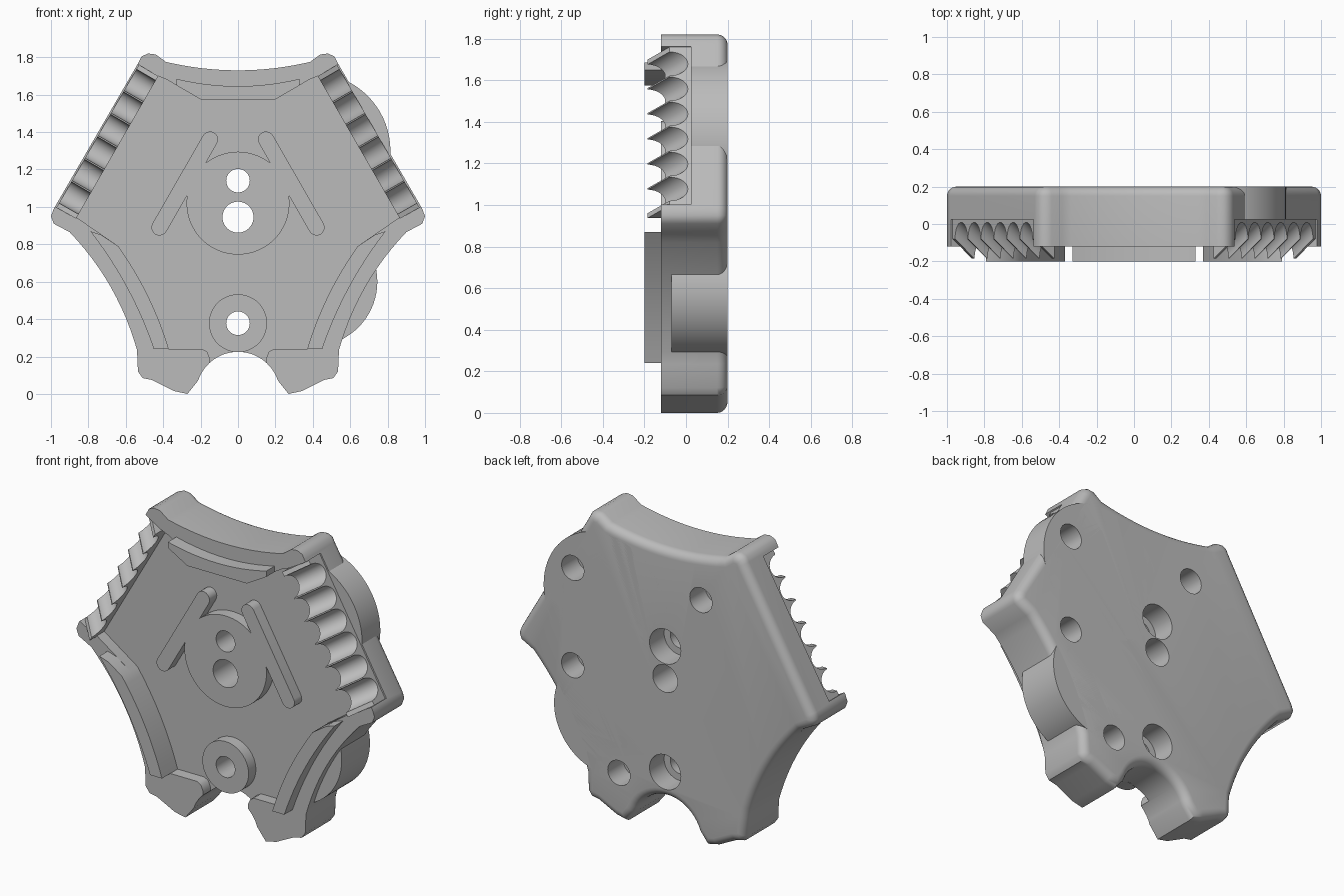
import bpy, bmesh, math

cube = bpy.data.objects.get("Cube")
if cube:
    bpy.data.objects.remove(cube)

grey = bpy.data.materials.new("plain grey")
grey.use_nodes = True
GREY = (0.5, 0.5, 0.5, 1)
grey.diffuse_color = GREY
grey.node_tree.nodes["Principled BSDF"].inputs["Base Color"].default_value = GREY


def loft(name, loops):
    """Solid skinned through equal-length loops of 3D points, capped at both ends."""
    bm = bmesh.new()
    rings = [[bm.verts.new(p) for p in loop] for loop in loops]
    n = len(rings[0])
    for r, q in zip(rings, rings[1:]):
        for i in range(n):
            j = (i + 1) % n
            bm.faces.new((r[i], r[j], q[j], q[i]))
    bm.faces.new(rings[0])
    bm.faces.new(rings[-1])
    bmesh.ops.recalc_face_normals(bm, faces=bm.faces)
    mesh = bpy.data.meshes.new(name)
    bm.to_mesh(mesh)
    bm.free()
    mesh.materials.append(grey)
    ob = bpy.data.objects.new(name, mesh)
    bpy.context.collection.objects.link(ob)
    return ob


def prism(name, pts, lo, hi, place=lambda a, b, h: (a, h, b)):
    return loft(name, [[place(a, b, h) for a, b in pts] for h in (lo, hi)])


def circle(x, z, r, n=40):
    return [(x + r * math.cos(math.tau * i / n), z + r * math.sin(math.tau * i / n)) for i in range(n)]


def arc(a, b, sag, n=12):
    """Shallow arc from a to b, bulging to the right of travel by sag."""
    dx, dz = b[0] - a[0], b[1] - a[1]
    d = math.hypot(dx, dz)
    out = []
    for i in range(n + 1):
        t = i / n
        k = 4 * sag * t * (1 - t) / d
        out.append((a[0] + dx * t + dz * k, a[1] + dz * t - dx * k))
    return out


def mirrored(half):
    """Close a right-hand half outline with its mirror image."""
    return half + [(-x, z) for x, z in reversed(half) if x > 1e-4]


def inset(pts, d):
    """Mitred inward offset of a clockwise outline."""
    out = []
    for i, (x, z) in enumerate(pts):
        (px, pz), (qx, qz) = pts[i - 1], pts[(i + 1) % len(pts)]
        l1, l2 = math.hypot(x - px, z - pz), math.hypot(qx - x, qz - z)
        n1 = ((z - pz) / l1, -(x - px) / l1)
        n2 = ((qz - z) / l2, -(qx - x) / l2)
        k = d / (1 + n1[0] * n2[0] + n1[1] * n2[1])
        out.append((x + k * (n1[0] + n2[0]), z + k * (n1[1] + n2[1])))
    return out


def cut(ob, cutters):
    for c in cutters:
        m = ob.modifiers.new("cut", 'BOOLEAN')
        m.operation = 'DIFFERENCE'
        m.solver = 'EXACT'
        m.object = c
    bpy.context.view_layer.update()
    dg = bpy.context.evaluated_depsgraph_get()
    mesh = bpy.data.meshes.new_from_object(ob.evaluated_get(dg))
    ob.modifiers.clear()
    ob.data = mesh


RIM, FLOOR, BACK, TOP = -0.12, -0.05, 0.2, -0.2
parts, cutters = [], []

# Body: six-sided plate with three hollow sides and a rounded back edge
notch = [(0.225 * math.sin(a), 0.225 * math.cos(a)) for a in [1.25 * i / 10 for i in range(10, -1, -1)]]
top_edge = [p for p in arc((-0.385, 1.775), (0.385, 1.775), 0.045, 16) if p[0] > -1e-4]
top_edge[0] = (0, top_edge[0][1])
half = (top_edge
        + [(0.44, 1.815), (0.48, 1.82), (0.515, 1.805), (0.53, 1.775),
           (0.985, 0.99), (1.0, 0.95), (0.985, 0.91)]
        + arc((0.9, 0.865), (0.54, 0.235), 0.045)
        + [(0.535, 0.12), (0.51, 0.085), (0.46, 0.075), (0.34, 0.015), (0.27, 0)]
        + notch)
outline = mirrored(half)
R = 0.05
steps = [(RIM, 0)] + [(BACK - R + R * math.sin(a), R * (1 - math.cos(a)))
                      for a in [math.pi / 2 * i / 6 for i in range(7)]]
body = loft("body_plate", [[(x, y, z) for x, z in inset(outline, d)] for y, d in steps])

# Round bosses bulging past the right-hand edges at the back
lower_lobe = prism("lower_side_lobe", circle(0.4, 0.6, 0.345, 72), -0.07, BACK)
upper_lobe = prism("upper_side_lobe", circle(0.4, 1.3, 0.415, 72), 0.025, BACK)

# Recessed floor on the front
inner_arc = arc((0.64, 0.79), (0.37, 0.24), 0.025)
pocket = prism("floor_cutter", mirrored(
    [(0, 1.575), (0.2, 1.575), (0.38, 1.68), (0.43, 1.70), (0.865, 0.945)] + inner_arc
    + [(0.19, 0.24), (0.165, 0.225), (0.15, 0.19), (0.15, 0.1), (0, 0.1)]), -0.4, FLOOR)

# Through holes, counterbores and blind holes
holes = [prism("hole_cutter", circle(0, z, r), -0.5, 0.5)
         for z, r in ((1.14, 0.063), (0.945, 0.083), (0.378, 0.063))]
bores = [prism("bore_cutter", circle(0, z, 0.105), 0.06, 0.5) for z in (1.14, 0.378)]
blind = [prism("blind_cutter", circle(x, z, 0.075), 0.05, 0.5)
         for x, z in ((0.62, 1.45), (0.62, 0.86), (0.31, 0.29), (-0.24, 1.485))]
cutters += [pocket] + holes + bores + blind

# Toothed racks on both upper slanted sides
slots = []
C, S = 0.74, 0.673
for s, side in ((1, "left"), (-1, "right")):
    def at(u, y, t, s=s):
        return (s * (0.75 + 0.866 * u - 0.5 * t), y, 1.378 + 0.5 * u + 0.866 * t)

    def along_slope(t, w, v):
        return at(-0.055 + v * C - w * S, -0.13 + v * S + w * C, t)

    slots.append(prism("slot_cutter", [(-0.12, -0.4), (0.2, -0.4), (0.2, 0.025), (-0.12, 0.025)],
                       -0.44, 0.44, at))
    rack = prism(side + "_tooth_rack", [(-0.12, 0.025), (-0.12, -0.185), (0, -0.08), (0, 0.025)],
                 -0.44, 0.44, at)
    grooves = [prism("groove_cutter", circle((i - 2.5) * 0.139, 0, 0.066, 28), -0.4, 0.4, along_slope)
               for i in range(6)]
    cut(rack, grooves)
    cutters += grooves
    parts.append(rack)
cutters += slots

cut(body, [pocket] + slots + holes + bores + blind)
cut(lower_lobe, [pocket] + blind)
cut(upper_lobe, holes + bores + blind)
parts += [body, lower_lobe, upper_lobe]

# Raised ridges along the three hollow sides
parts.append(prism("top_ridge", arc((-0.33, 1.685), (0.33, 1.685), 0.04)
                   + [(0.33, 1.65), (0.2, 1.575), (-0.2, 1.575), (-0.33, 1.65)], TOP, FLOOR + 0.01))
ridge = arc((0.79, 0.87), (0.45, 0.24), 0.03) + inner_arc[::-1] + [(0.73, 0.85)]
for s, side in ((1, "left"), (-1, "right")):
    parts.append(prism(side + "_ridge", [(s * x, z) for x, z in ridge], TOP, FLOOR + 0.01))

# Raised centre disc with two slanted bars, and the lower ring
disc = prism("centre_disc", circle(0, 1.02, 0.275, 64), RIM, FLOOR + 0.01)
cut(disc, holes[:2])
ring = prism("lower_ring", circle(0, 0.378, 0.155, 56), RIM, FLOOR + 0.01)
cut(ring, holes[2:])
parts += [disc, ring]
for s, side in ((1, "left"), (-1, "right")):
    a0 = math.atan2(0.47, -0.27) - math.pi / 2
    bar = []
    for cx, cz, start in ((0.15, 1.36, a0), (0.42, 0.89, a0 + math.pi)):
        for i in range(11):
            a = start + math.pi * i / 10
            bar.append((s * (cx + 0.043 * math.cos(a)), cz + 0.043 * math.sin(a)))
    parts.append(prism(side + "_bar", bar, RIM, FLOOR + 0.01))

# Remove the cutters and smooth the curved faces
for c in cutters:
    bpy.data.objects.remove(c)
bpy.ops.object.select_all(action='DESELECT')
for ob in parts:
    ob.select_set(True)
bpy.context.view_layer.objects.active = body
bpy.ops.object.shade_smooth_by_angle(angle=math.radians(42))
